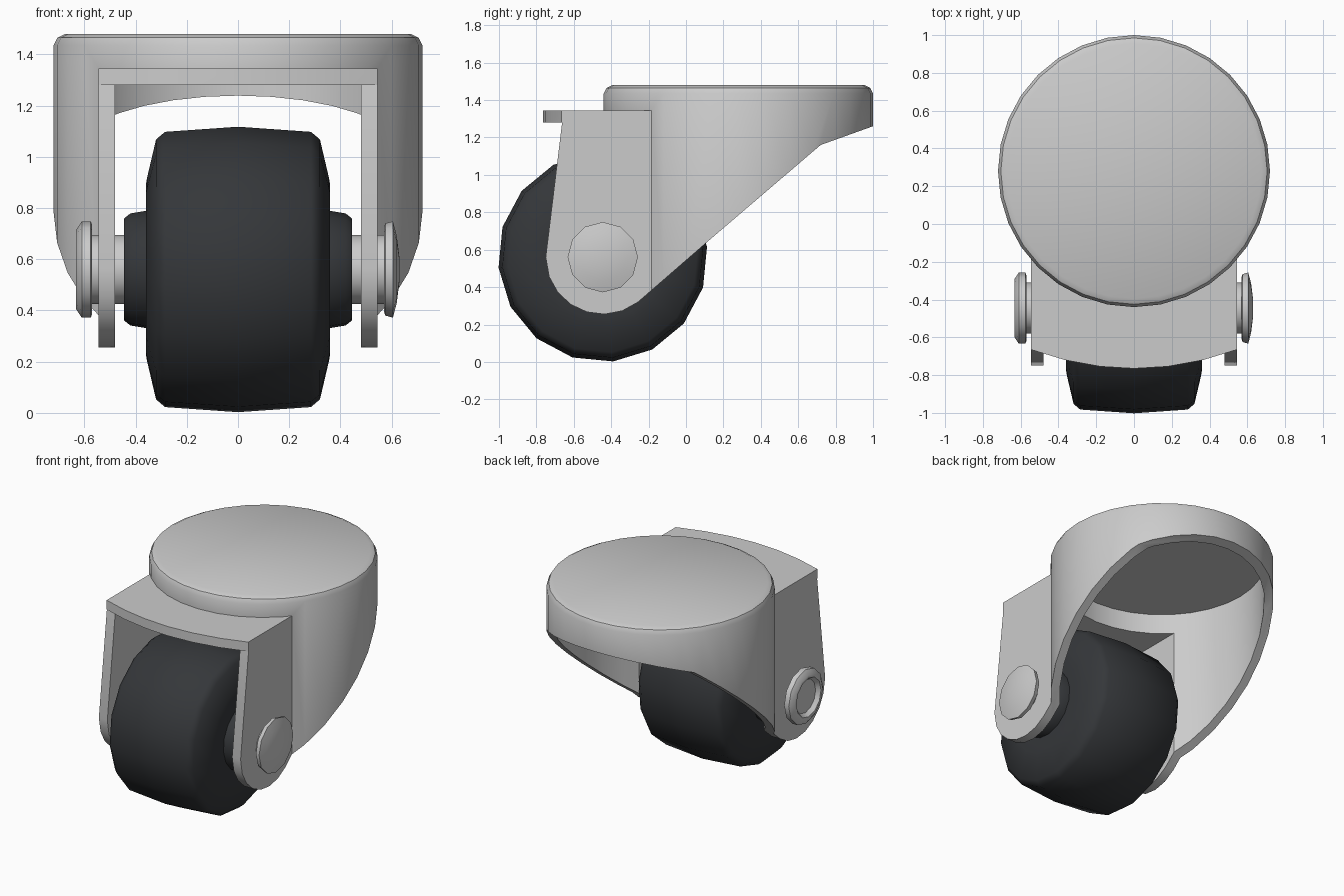
import bpy, bmesh, math
from math import sin, cos, pi, radians
from mathutils import Matrix, Vector

if "Cube" in bpy.data.objects:
    bpy.data.objects.remove(bpy.data.objects["Cube"])


def make(name, bm):
    bmesh.ops.remove_doubles(bm, verts=bm.verts, dist=1e-5)
    bmesh.ops.recalc_face_normals(bm, faces=bm.faces)
    me = bpy.data.meshes.new(name)
    bm.to_mesh(me)
    bm.free()
    ob = bpy.data.objects.new(name, me)
    bpy.context.collection.objects.link(ob)
    return ob


def lathe(name, profile, n, matrix, phase=0.0):
    """Spin (height, radius) points about z, cap both ends, then place."""
    bm = bmesh.new()
    rings = [[bm.verts.new((r * cos(phase + 2 * pi * i / n), r * sin(phase + 2 * pi * i / n), h))
              for i in range(n)] for h, r in profile]
    for a, b in zip(rings, rings[1:]):
        for i in range(n):
            j = (i + 1) % n
            bm.faces.new((a[i], a[j], b[j], b[i]))
    bm.faces.new(rings[0])
    bm.faces.new(rings[-1])
    bm.transform(matrix)
    return make(name, bm)


def prism(name, pts, direction):
    """Extrude a flat outline of 3D points."""
    bm = bmesh.new()
    a = [bm.verts.new(p) for p in pts]
    b = [bm.verts.new(Vector(p) + Vector(direction)) for p in pts]
    bm.faces.new(a)
    bm.faces.new(b)
    for i in range(len(a)):
        j = (i + 1) % len(a)
        bm.faces.new((a[i], a[j], b[j], b[i]))
    return make(name, bm)


def box(name, lo, hi):
    return prism(name, [(lo[0], lo[1], lo[2]), (hi[0], lo[1], lo[2]), (hi[0], hi[1], lo[2]), (lo[0], hi[1], lo[2])],
                 (0, 0, hi[2] - lo[2]))


def boolean(ob, tool, op):
    m = ob.modifiers.new("bool", 'BOOLEAN')
    m.operation, m.solver, m.object = op, 'EXACT', tool
    bpy.context.view_layer.objects.active = ob
    bpy.ops.object.modifier_apply(modifier=m.name)
    bpy.data.objects.remove(tool)


def smooth(ob, angle):
    bpy.ops.object.select_all(action='DESELECT')
    ob.select_set(True)
    bpy.context.view_layer.objects.active = ob
    bpy.ops.object.shade_smooth_by_angle(angle=radians(angle))


AY, AZ = -0.445, 0.56            # axle position
to_x = Matrix.Translation((0, AY, AZ)) @ Matrix.Rotation(pi / 2, 4, 'Y')
centre = Matrix.Translation((0, 0.28, 0))

# Housing: round cap and fork block, trimmed to the side silhouette
body = lathe("fork_housing", [(0.1, 0.72), (1.435, 0.72), (1.465, 0.705), (1.48, 0.675)], 32, centre)
boolean(body, box("fork_block", (-0.545, -0.9, 0.1), (0.545, 0.15, 1.345)), 'UNION')
side = [(-0.66, 1.6), (-0.66, 1.3), (-0.75, 0.56)]
side += [(AY + 0.305 * cos(radians(a)), AZ + 0.305 * sin(radians(a))) for a in range(200, 311, 18)]
side += [(0.1, 0.63), (0.72, 1.16), (1.1, 1.296), (1.1, 1.6)]
boolean(body, prism("side_trim", [(-1, y, z) for y, z in side], (2, 0, 0)), 'INTERSECT')

# Front shelf with a bowed edge
front = [(0.545 * t, -0.765 + 0.1 * t * t, 1.28) for t in (-1, -0.67, -0.33, 0, 0.33, 0.67, 1)]
boolean(body, prism("shelf", front + [(0.545, -0.5, 1.28), (-0.545, -0.5, 1.28)], (0, 0, 0.065)), 'UNION')

# Hollow inside: wheel slot and round cavity
boolean(body, box("slot", (-0.48, -1.2, 0), (0.48, 0.1, 1.28)), 'DIFFERENCE')
boolean(body, lathe("cavity", [(0, 0.66), (1.42, 0.66)], 32, centre), 'DIFFERENCE')
smooth(body, 32)

# Wheel with crowned tread and raised hubs
half = [(0, 0.56), (0.285, 0.54), (0.32, 0.51), (0.355, 0.36), (0.36, 0.33), (0.36, 0.23),
        (0.42, 0.22), (0.445, 0.2)]
wheel = lathe("wheel", [(-x, r) for x, r in half[:0:-1]] + half, 16, to_x, radians(5.7))
mat = bpy.data.materials.new("dark_rubber")
mat.diffuse_color = (0.035, 0.038, 0.042, 1)
mat.use_nodes = True
mat.node_tree.nodes["Principled BSDF"].inputs["Base Color"].default_value = mat.diffuse_color
wheel.data.materials.append(mat)
smooth(wheel, 40)

# Axle, domed bolt head and dished nut
axle = lathe("axle", [(-0.575, 0.135), (0.575, 0.135)], 16, to_x)
head = lathe("bolt_head", [(0.57, 0.165), (0.575, 0.18), (0.605, 0.188), (0.62, 0.13), (0.63, 0.05)], 12, to_x)
nut = lathe("axle_nut", [(-0.57, 0.175), (-0.575, 0.188), (-0.61, 0.188), (-0.632, 0.155), (-0.632, 0.135),
                         (-0.605, 0.115)], 12, to_x)
for ob in (axle, head, nut):
    smooth(ob, 40)
